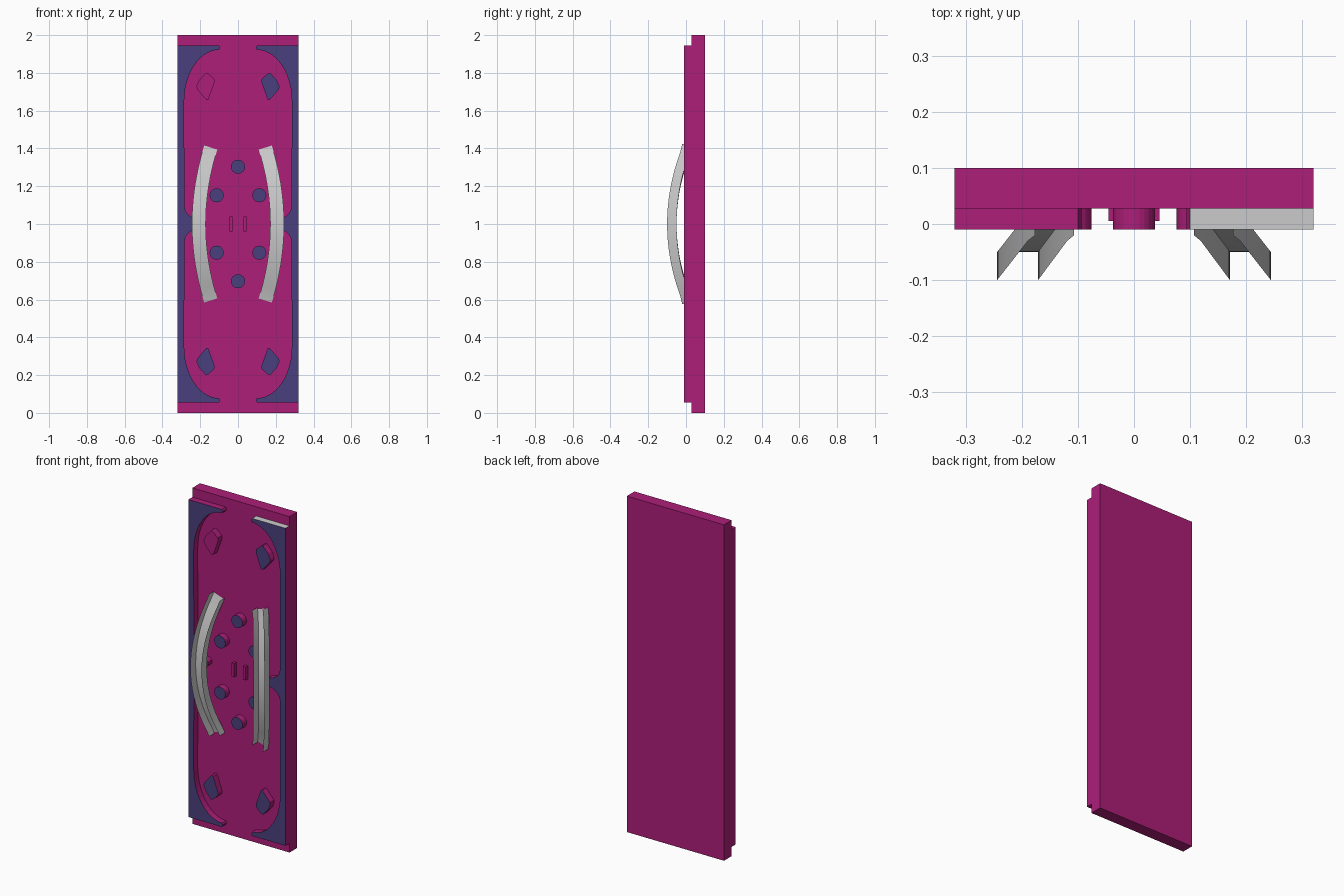
import bpy, bmesh, math

if "Cube" in bpy.data.objects:
    bpy.data.objects.remove(bpy.data.objects["Cube"])


def material(name, rgb):
    m = bpy.data.materials.new(name)
    m.diffuse_color = (*rgb, 1)
    m.use_nodes = True
    m.node_tree.nodes["Principled BSDF"].inputs["Base Color"].default_value = m.diffuse_color
    return m


MAGENTA = material("magenta", (0.418, 0.013, 0.191))
PURPLE = material("purple", (0.067, 0.051, 0.205))
BACK = 0.032      # raised parts sink slightly into the panel
FRONT = -0.01


def finish(name, bm, mats):
    me = bpy.data.meshes.new(name)
    bm.to_mesh(me)
    bm.free()
    for m in mats:
        me.materials.append(m)
    ob = bpy.data.objects.new(name, me)
    bpy.context.collection.objects.link(ob)
    return ob


def prism(name, outline, y0, y1, front=MAGENTA, grey_top=False):
    """Extrude an (x, z) outline along y, with its own colour on the front."""
    bm = bmesh.new()
    face = bm.faces.new([bm.verts.new((x, y0, z)) for x, z in outline])
    ext = bmesh.ops.extrude_face_region(bm, geom=[face], use_keep_orig=True)
    moved = [v for v in ext["geom"] if isinstance(v, bmesh.types.BMVert)]
    bmesh.ops.translate(bm, verts=moved, vec=(0, y1 - y0, 0))
    bmesh.ops.recalc_face_normals(bm, faces=bm.faces)
    ztop = max(z for x, z in outline)
    for f in bm.faces:
        if f.normal.y < -0.9:
            f.material_index = 1
        elif grey_top and f.normal.z > 0.99 and f.calc_center_median().z > ztop - 0.001:
            f.material_index = 2
    return finish(name, bm, [MAGENTA, front] + ([None] if grey_top else []))


def rect(x, z, w, h):
    return [(x - w / 2, z - h / 2), (x + w / 2, z - h / 2),
            (x + w / 2, z + h / 2), (x - w / 2, z + h / 2)]


# Main panel
prism("panel", rect(0, 1, 0.64, 2), 0.028, 0.10)

# Side frames: curved corner and a pointed catch at mid height
corner = [(0.10 + 0.185 * math.sin(a), 1.65 + 0.272 * math.cos(a))
          for a in [math.radians(90 * i / 12) for i in range(13)]]
upper = [(0.32, 1.945), (0.10, 1.945), (0.094, 1.932)] + corner + [
    (0.284, 1.09), (0.276, 1.065), (0.262, 1.048), (0.24, 1.033), (0.205, 1.022), (0.192, 1.01)]
frame = upper + [(x, 2 - z) for x, z in reversed(upper)]

# Corner gems
gem = [(0.158, 1.797), (0.128, 1.77), (0.124, 1.75), (0.127, 1.69), (0.160, 1.657),
       (0.168, 1.655), (0.217, 1.715), (0.218, 1.735), (0.205, 1.765), (0.170, 1.80)]
gem = [(0.158, 1.797), (0.126, 1.768), (0.124, 1.75), (0.157, 1.660), (0.166, 1.655),
       (0.218, 1.715), (0.219, 1.732), (0.205, 1.762), (0.170, 1.80)]
gem = [(x, z) for x, z in gem]


def handle(name, side):
    """Bowed open U channel swept along the panel."""
    def path(t):
        return 0.2075 - 0.066 * t * t, 1 + 0.413 * t
    bm = bmesh.new()
    rows, n = [], 20
    for i in range(n + 1):
        t = 2 * i / n - 1
        x, z = path(t)
        dx, dz = -0.132 * t, 0.413
        length = math.hypot(dx, dz)
        nx, nz = dz / length * 0.0365, -dx / length * 0.0365
        y = -0.10 + 0.08 * min(1, 1.08 * t * t)
        section = [(1, 0), (1, 0.05), (-1, 0.05), (-1, 0)]
        rows.append([bm.verts.new((side * (x + s * nx), y + d, z + s * nz)) for s, d in section])
    for a, b in zip(rows, rows[1:]):
        for k in range(3):
            q = [a[k], a[k + 1], b[k + 1], b[k]]
            bm.faces.new(q if side > 0 else q[::-1])
    for f in bm.faces:
        f.smooth = True
    bm.normal_update()
    for e in bm.edges:
        if len(e.link_faces) == 2 and e.calc_face_angle(0) > 0.6:
            e.smooth = False
    # channel surfaces face the front
    web = min(bm.faces, key=lambda f: abs(f.calc_center_median().x - side * 0.2))
    if web.normal.y > 0.1:
        bmesh.ops.reverse_faces(bm, faces=bm.faces[:])
    return finish(name, bm, [])


for side, label in ((-1, "left"), (1, "right")):
    prism(f"{label}_frame", [(side * x, z) for x, z in frame], FRONT, BACK, PURPLE, side > 0)
    handle(f"{label}_handle", side)
    prism(f"{label}_centre_bar", rect(side * 0.037, 1, 0.016, 0.08), 0.005, BACK)
    for up in (True, False):
        pts = [(side * x, z if up else 2 - z) for x, z in gem]
        colour = MAGENTA if (up and side < 0) else PURPLE
        prism(f"{label}_{'upper' if up else 'lower'}_gem", pts, FRONT, BACK, colour)

# Ring of round studs
for i, (cx, cz) in enumerate([(0, 1.303), (0.113, 1.152), (0.113, 0.848),
                              (0, 0.697), (-0.113, 0.848), (-0.113, 1.152)]):
    circle = [(cx + 0.037 * math.cos(k * math.pi / 12), cz + 0.037 * math.sin(k * math.pi / 12))
              for k in range(24)]
    prism(f"stud_{i + 1}", circle, FRONT, BACK, PURPLE)
